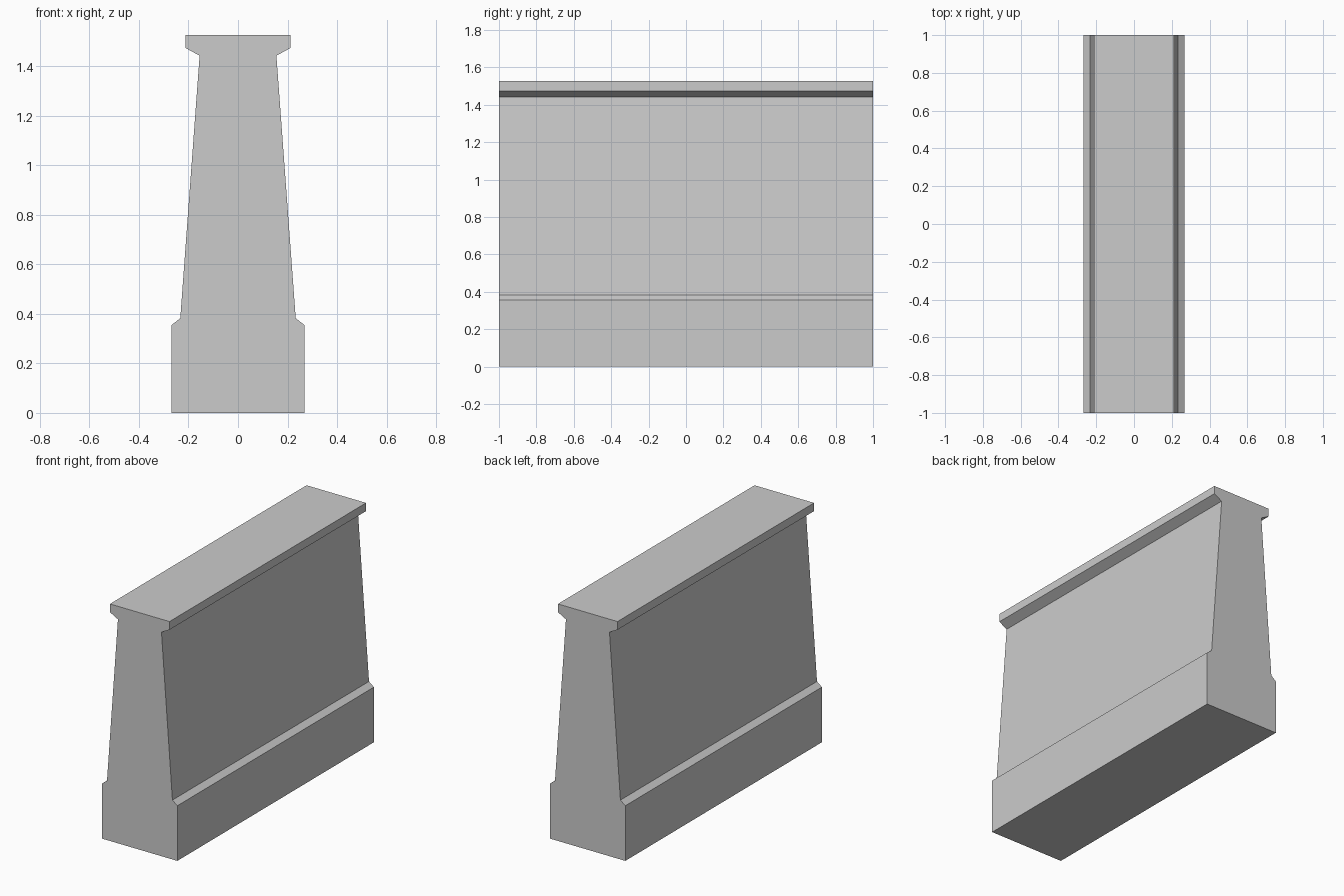
import bpy
import bmesh

cube = bpy.data.objects.get("Cube")
if cube:
    bpy.data.objects.remove(cube, do_unlink=True)

# Concrete material
concrete = bpy.data.materials.new("concrete_grey")
concrete.use_nodes = True
colour = (0.6, 0.6, 0.6, 1)
concrete.diffuse_color = colour
concrete.node_tree.nodes["Principled BSDF"].inputs["Base Color"].default_value = colour

# Half cross-section (x, z): plinth, chamfer, tapered wall, flared coping
half = [(0.268, 0), (0.268, 0.355), (0.233, 0.382),
        (0.155, 1.442), (0.212, 1.473), (0.212, 1.526)]
profile = half + [(-x, z) for x, z in reversed(half)]

# Extrude the mirrored profile along the wall's length
bm = bmesh.new()
face = bm.faces.new([bm.verts.new((x, -1, z)) for x, z in profile])
extruded = bmesh.ops.extrude_face_region(bm, geom=[face], use_keep_orig=True)
verts = [v for v in extruded["geom"] if isinstance(v, bmesh.types.BMVert)]
bmesh.ops.translate(bm, verts=verts, vec=(0, 2, 0))
bmesh.ops.recalc_face_normals(bm, faces=bm.faces[:])

mesh = bpy.data.meshes.new("parapet_wall")
bm.to_mesh(mesh)
bm.free()
mesh.materials.append(concrete)
wall = bpy.data.objects.new("parapet_wall", mesh)
bpy.context.scene.collection.objects.link(wall)
